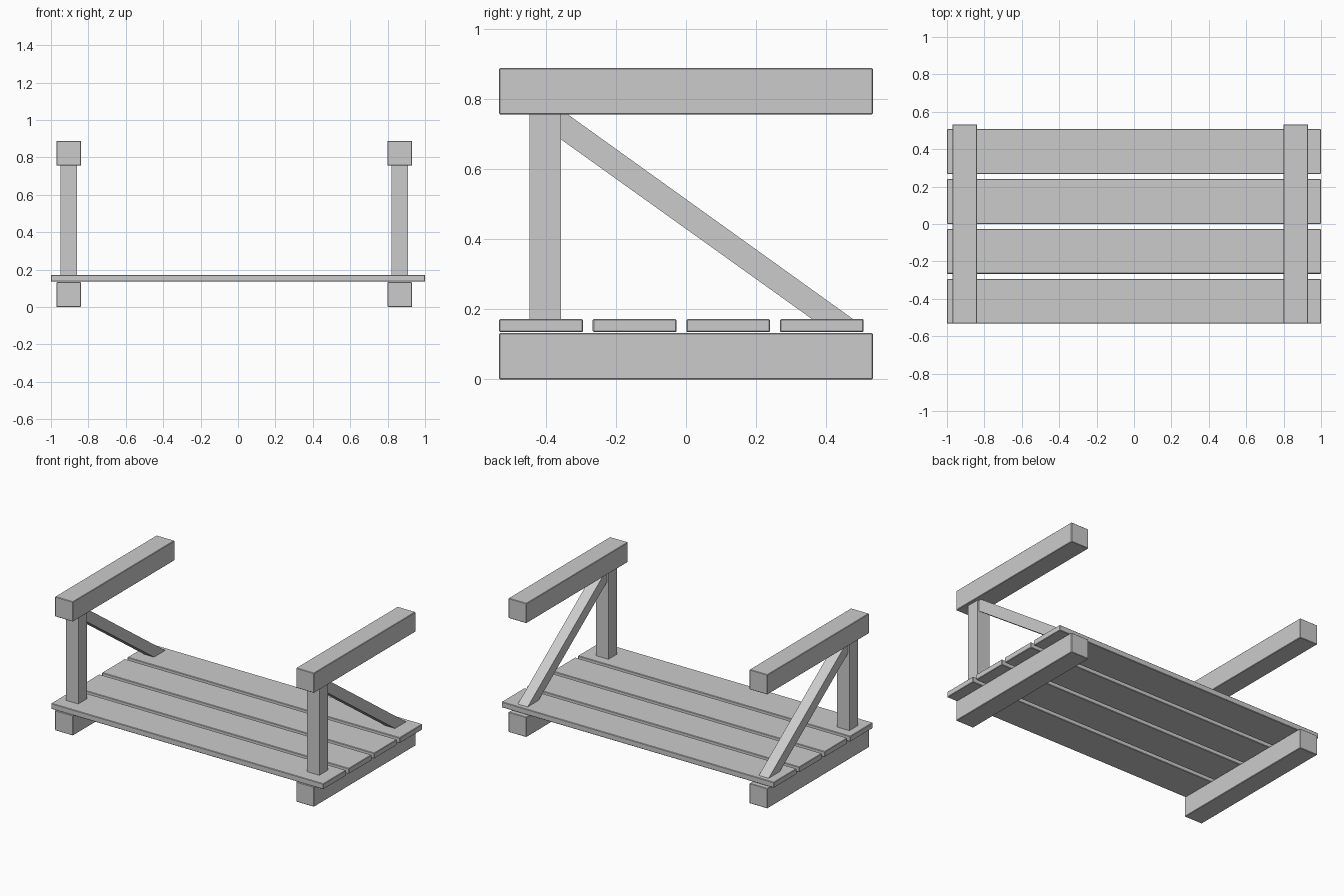
import bpy
import bmesh

old = bpy.data.objects.get("Cube")
if old:
    bpy.data.objects.remove(old, do_unlink=True)

grey = bpy.data.materials.new("plain grey")
grey.use_nodes = True
grey.diffuse_color = (0.6, 0.6, 0.6, 1)
grey.node_tree.nodes["Principled BSDF"].inputs["Base Color"].default_value = (0.6, 0.6, 0.6, 1)


def extrude_x(name, profile, x0, x1, bevel=0.003):
    """Extrude a side profile of (y, z) points from x0 to x1."""
    bm = bmesh.new()
    face = bm.faces.new([bm.verts.new((x0, y, z)) for y, z in profile])
    new = bmesh.ops.extrude_face_region(bm, geom=[face])["geom"]
    verts = [v for v in new if isinstance(v, bmesh.types.BMVert)]
    bmesh.ops.translate(bm, verts=verts, vec=(x1 - x0, 0, 0))
    bmesh.ops.recalc_face_normals(bm, faces=bm.faces)
    mesh = bpy.data.meshes.new(name)
    bm.to_mesh(mesh)
    bm.free()
    mesh.materials.append(grey)
    obj = bpy.data.objects.new(name, mesh)
    bpy.context.collection.objects.link(obj)
    if bevel:
        mod = obj.modifiers.new("soft_edges", "BEVEL")
        mod.width = bevel
        mod.segments = 1
    return obj


def box(name, x, y, z, bevel=0.003):
    rect = [(y[0], z[0]), (y[1], z[0]), (y[1], z[1]), (y[0], z[1])]
    return extrude_x(name, rect, x[0], x[1], bevel)


FLOOR, RAIL = 0.172, 0.756   # top of the planks, underside of the top beams
DEPTH = (-0.533, 0.533)

# Floor planks
for i in range(4):
    y = -0.533 + i * 0.267
    box(f"floor_plank_{i + 1}", (-1, 1), (y, y + 0.239), (0.135, FLOOR))

# End frames: beams, post and diagonal brace
brace = [(-0.357, RAIL), (-0.337, RAIL), (0.477, FLOOR), (0.36, FLOOR), (-0.357, 0.685)]
for side, x in (("right", -0.905), ("left", 0.865)):
    beam = (x - 0.066, x + 0.066)
    box(f"{side}_bottom_beam", beam, DEPTH, (0, 0.133))
    box(f"{side}_top_beam", beam, DEPTH, (RAIL, 0.888))
    box(f"{side}_post", (x - 0.045, x + 0.045), (-0.447, -0.357), (FLOOR, RAIL), 0)
    extrude_x(f"{side}_brace", brace, x - 0.036, x + 0.036, 0)
